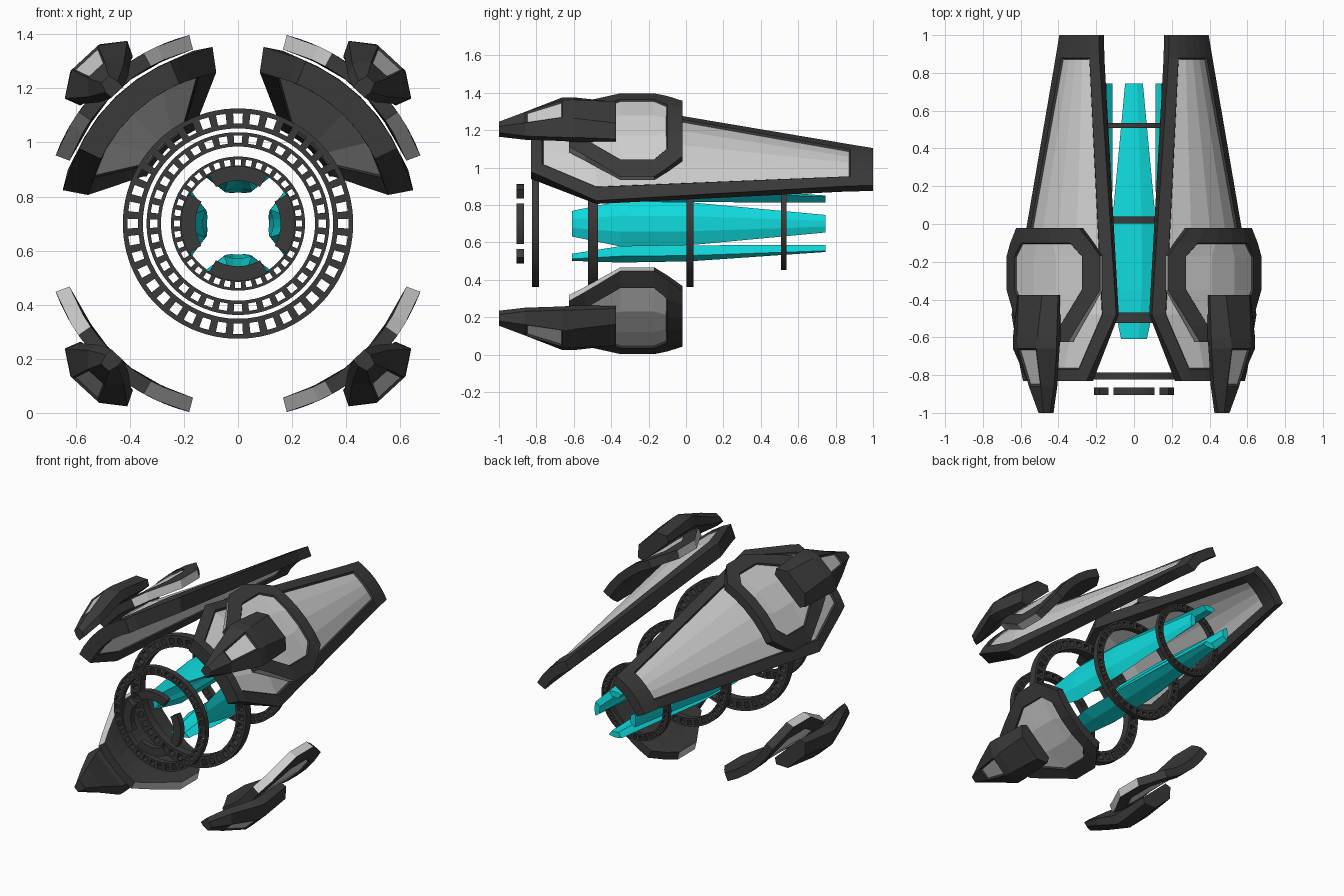
import bpy, bmesh, math

if "Cube" in bpy.data.objects:
    bpy.data.objects.remove(bpy.data.objects["Cube"])

AXIS_Z = 0.70  # height of the long axis that everything is arranged around


def material(name, rgb):
    m = bpy.data.materials.new(name)
    m.diffuse_color = (*rgb, 1)
    m.use_nodes = True
    m.node_tree.nodes["Principled BSDF"].inputs["Base Color"].default_value = m.diffuse_color
    return m


DARK = material("dark grey", (0.042, 0.042, 0.042))
LIGHT = material("light grey", (0.62, 0.62, 0.62))
CYAN = material("cyan", (0.005, 0.72, 0.74))


def finish(name, bm, mats):
    me = bpy.data.meshes.new(name)
    bm.to_mesh(me)
    bm.free()
    for m in mats:
        me.materials.append(m)
    ob = bpy.data.objects.new(name, me)
    bpy.context.collection.objects.link(ob)
    return ob


def loft(name, sections, mats, centre=47, sx=1, sz=1, light=None, insets=()):
    """Skin cross-sections (y, [(angle, radius)...]) around the long axis.
    light(row, col) picks light faces; insets are (rule, width, depth)."""
    bm = bmesh.new()
    rings = []
    for y, pts in sections:
        ring = []
        for a, r in pts:
            t = math.radians(centre + a)
            ring.append(bm.verts.new((sx * r * math.cos(t), y, AXIS_Z + sz * r * math.sin(t))))
        rings.append(ring)
    n = len(rings[0])
    cells = {}
    for i in range(len(rings) - 1):
        for j in range(n):
            k = (j + 1) % n
            f = bm.faces.new((rings[i][j], rings[i][k], rings[i + 1][k], rings[i + 1][j]))
            cells[i, j] = f
            if light and light(i, j):
                f.material_index = 1
    bm.faces.new(rings[0])
    bm.faces.new(rings[-1])
    bmesh.ops.recalc_face_normals(bm, faces=bm.faces[:])
    for rule, width, depth in insets:
        faces = [f for (i, j), f in cells.items() if rule(i, j)]
        rim = bmesh.ops.inset_region(bm, faces=faces, thickness=width, depth=depth)["faces"]
        for f in rim:
            f.material_index = 0
    return finish(name, bm, mats)


def shell(half, panel, r_in, r_out, segs):
    """Curved plate section: frame edge, panel segments, frame edge, on both faces."""
    angles = [-half] + [panel * (2 * i / segs - 1) for i in range(segs + 1)] + [half]
    return [(a, r_out) for a in angles] + [(a, r_in) for a in reversed(angles)]


SIDES = {"right": 1, "left": -1}

# Large tapered upper wings: dark frame with recessed light panels
wing_rows = [(-0.83, 21, 15, 0.560, 0.650), (-0.77, 23.5, 17, 0.560, 0.652),
             (-0.48, 35.5, 29, 0.565, 0.660), (0.88, 20.3, 13, 0.395, 0.462),
             (1.00, 19, 12, 0.380, 0.445)]
WS = 4
wing_out = lambda i, j: i in (1, 2) and 1 <= j <= WS
wing_in = lambda i, j: i in (1, 2) and WS + 4 <= j <= 2 * WS + 3
for side, sx in SIDES.items():
    loft("wing_" + side, [(y, shell(h, p, a, b, WS)) for y, h, p, a, b in wing_rows],
         [DARK, LIGHT], 46.3, sx, 1,
         light=lambda i, j: wing_out(i, j) or wing_in(i, j),
         insets=[(wing_out, 0.008, -0.012), (wing_in, 0.004, -0.008)])

# Octagonal armour plates (upper and lower) and the pointed pods outside them
plate_rows = [(-0.625, 13, 7), (-0.54, 17.5, 9), (-0.35, 27.5, 19.5),
              (-0.17, 27.5, 19.5), (-0.10, 23.5, 14), (-0.02, 18, 11)]
PS = 3
plate_out = lambda i, j: 1 <= i <= 3 and 1 <= j <= PS
plate_edge = lambda i, j: i <= 2 and j in (PS + 2, 2 * PS + 5)
pod_rows = [(-1.00, 2.5, 2.5, 1.5, 0.66, 0.69, 0.725), (-0.86, 6, 7, 3.2, 0.68, 0.725, 0.775),
            (-0.66, 10, 11.5, 4.5, 0.73, 0.79, 0.838), (-0.60, 10.5, 11.5, 5, 0.73, 0.79, 0.838),
            (-0.375, 10, 11, 6, 0.725, 0.765, 0.815)]


def pod_section(hi, hm, ho, ri, rm, ro):
    return [(-hi, ri), (-hm, rm), (-ho, ro), (ho, ro), (hm, rm), (hi, ri)]


pod_window = lambda i, j: i == 1 and j == 2
for side, sx in SIDES.items():
    for level, sz in (("upper", 1), ("lower", -1)):
        loft(f"{level}_plate_{side}",
             [(y, shell(h, p, 0.665, 0.72, PS)) for y, h, p in plate_rows],
             [DARK, LIGHT], 48, sx, sz,
             light=lambda i, j: plate_out(i, j) or plate_edge(i, j),
             insets=[(plate_out, 0.006, -0.01)])
        loft(f"{level}_pod_{side}", [(y, pod_section(*s)) for y, *s in pod_rows],
             [DARK, LIGHT], 47.3, sx, sz, light=pod_window,
             insets=[(pod_window, 0.014, -0.008)])

# Four cyan core blades and the four arc blocks in front of them
blade_rows = [(-0.61, 20, 0.165, 0.200), (-0.35, 35, 0.130, 0.212),
              (0.02, 34, 0.125, 0.205), (0.745, 18, 0.115, 0.152)]


def arc_section(h, r_in, r_out, segs, inner=1.0):
    us = [2 * i / segs - 1 for i in range(segs + 1)]
    return [(u * h, r_out) for u in us] + [(u * h * inner, r_in) for u in reversed(us)]


for k, place in enumerate(("right", "top", "left", "bottom")):
    loft("core_blade_" + place, [(y, arc_section(h, a, b, 3, 0.65)) for y, h, a, b in blade_rows],
         [CYAN], 90 * k)
    loft("front_arc_" + place, [(y, arc_section(31, 0.158, 0.212, 8)) for y in (-0.905, -0.865)],
         [DARK], 90 * k)


# Slotted rings around the core
def slotted_ring(name, y, r_in, r_out, depth, count):
    bm = bmesh.new()
    w = r_out - r_in
    radii = [r_in, r_in + 0.24 * w, r_out - 0.24 * w, r_out]
    angles = []
    for i in range(count):
        step = 2 * math.pi / count
        angles += [(i - 0.28) * step, (i + 0.28) * step]
    grid = [[bm.verts.new((r * math.sin(a), y - depth / 2, AXIS_Z + r * math.cos(a)))
             for r in radii] for a in angles]
    for i in range(len(grid)):
        a, b = grid[i], grid[(i + 1) % len(grid)]
        for j in range(3):
            if j == 1 and i % 2 == 0:
                continue  # leave the slot open
            bm.faces.new((a[j], a[j + 1], b[j + 1], b[j]))
    new = bmesh.ops.extrude_face_region(bm, geom=bm.faces[:], use_keep_orig=True)["geom"]
    bmesh.ops.translate(bm, vec=(0, depth, 0),
                        verts=[g for g in new if isinstance(g, bmesh.types.BMVert)])
    bmesh.ops.recalc_face_normals(bm, faces=bm.faces[:])
    finish(name, bm, [DARK])


slotted_ring("ring_front", -0.805, 0.285, 0.338, 0.038, 36)
slotted_ring("ring_large", -0.497, 0.352, 0.426, 0.055, 40)
slotted_ring("ring_middle", 0.022, 0.285, 0.338, 0.038, 36)
slotted_ring("ring_rear", 0.522, 0.205, 0.248, 0.028, 36)
